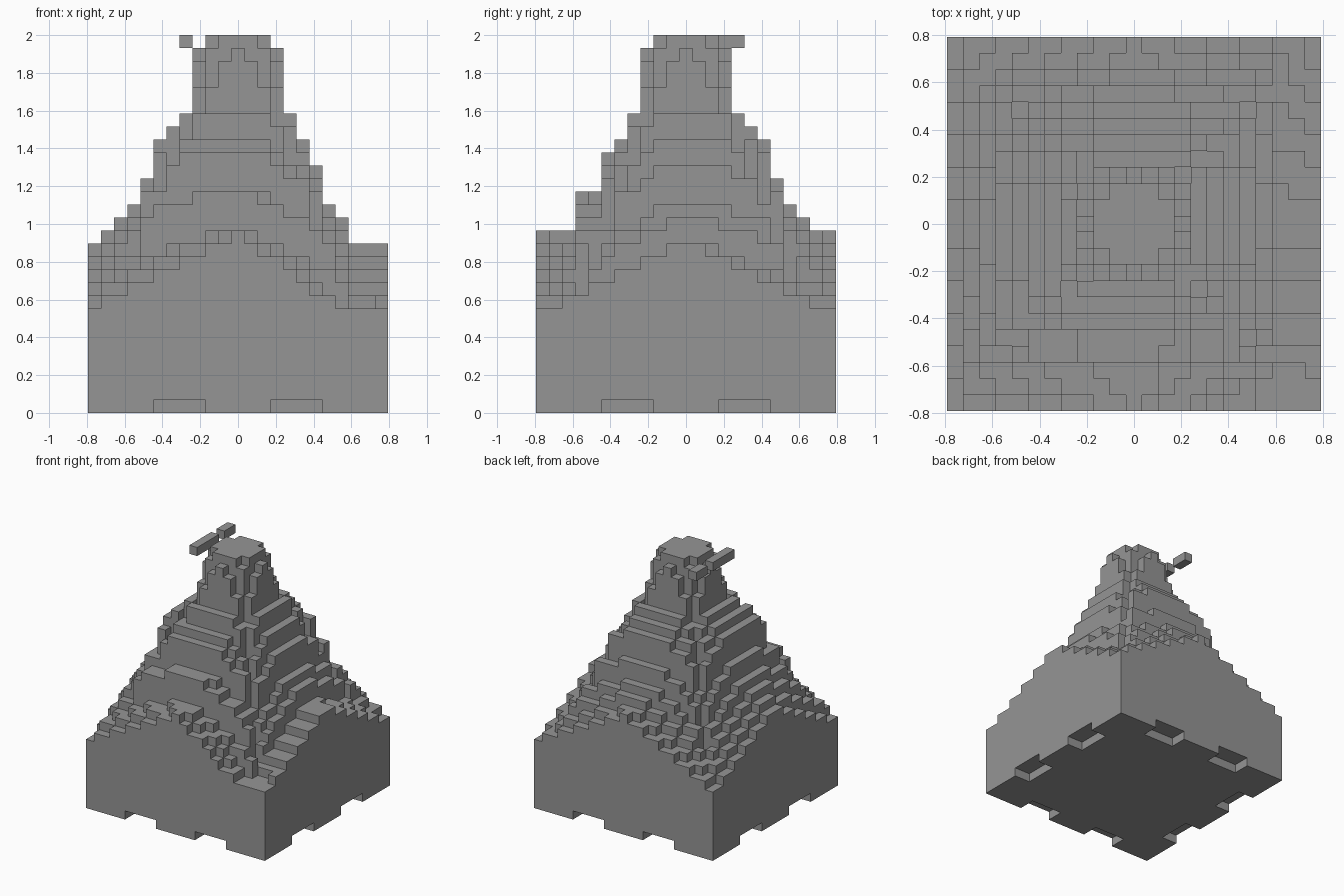
import bpy
import bmesh
from mathutils import Vector

if "Cube" in bpy.data.objects:
    bpy.data.objects.remove(bpy.data.objects["Cube"])

U = 2 / 29          # edge of one block
R = 11              # blocks from the centre to each wall

stone = bpy.data.materials.new("grey stone")
stone.use_nodes = True
GREY = (0.3, 0.3, 0.3, 1)
stone.diffuse_color = GREY
stone.node_tree.nodes["Principled BSDF"].inputs["Base Color"].default_value = GREY

# Slope heights in blocks, from beside the tower out to each wall
SLOPES = {
    "left": (23, 21, 19, 16, 15, 13, 13, 13),
    "right": (23, 22, 21, 18, 16, 15, 14, 13),
    "front": (23, 21, 20, 17, 17, 14, 14, 13.5),
    "back": (23, 22, 21, 18, 16, 15, 14, 13.5),
}
# How late each corner ridge starts to fall away: (x positive, y positive)
RIDGES = {(False, False): 3.0, (True, True): 2.3,
          (True, False): 0.75, (False, True): 1.0}
TOWER_EDGE = (28, 27, 25, 22)


def height(i, j):
    far, near = max(abs(i), abs(j)), min(abs(i), abs(j))
    if far < 3:
        return 28 if near == 2 else 29
    if far == 3:
        return TOWER_EDGE[near]
    side_x = SLOPES["left" if i > 0 else "right"][far - 4]
    side_y = SLOPES["back" if j > 0 else "front"][far - 4]
    if abs(i) == abs(j):
        # The corners above the walls are worn back
        top = min(side_x, side_y) - (2 if far < 9 else 0)
    else:
        top = side_x if abs(i) > abs(j) else side_y
    # Terraces are straight high up and rounder towards the walls
    bend = (near / far) ** (12 / far)
    # The front wall drops faster on its left half
    drop = 8 if i > 0 and j < -9 and far == -j else 5.5
    fall = drop * bend * (far / R) ** RIDGES[i > 0, j > 0]
    return max(8, round(top - fall))


def notched(i, j):
    far, near = max(abs(i), abs(j)), min(abs(i), abs(j))
    return far >= R - 1 and 3 <= near <= 6


def block_mesh(name, blocks):
    """One object showing only the exposed faces of a set of blocks."""
    bm = bmesh.new()
    corners = {}

    def vert(p):
        key = tuple(round(c * 2) for c in p)
        if key not in corners:
            corners[key] = bm.verts.new(p * U)
        return corners[key]

    for block in blocks:
        centre = Vector(block) + Vector((0, 0, 0.5))
        for axis in range(3):
            for sign in (-1, 1):
                step = [0, 0, 0]
                step[axis] = sign
                if tuple(b + s for b, s in zip(block, step)) in blocks:
                    continue
                n = Vector(step) / 2
                u = Vector((0, 0, 0))
                u[(axis + 1) % 3] = 0.5
                v = n.cross(u) * 2
                bm.faces.new([vert(centre + n + a * u + b * v)
                              for a, b in ((-1, -1), (1, -1), (1, 1), (-1, 1))])
    bmesh.ops.dissolve_limit(bm, angle_limit=0.01, verts=bm.verts[:], edges=bm.edges[:])
    mesh = bpy.data.meshes.new(name)
    bm.to_mesh(mesh)
    bm.free()
    mesh.materials.append(stone)
    obj = bpy.data.objects.new(name, mesh)
    bpy.context.collection.objects.link(obj)


# Mountain with tower top and notched foot
cells = range(-R, R + 1)
block_mesh("stepped_mountain", {(i, j, k) for i in cells for j in cells
                                for k in range(height(i, j))
                                if k > 0 or not notched(i, j)})

# Loose bars floating beside the summit
block_mesh("long_floating_bar", {(-4, j, 28) for j in range(-2, 2)})
block_mesh("short_floating_bar", {(-4, j, 28) for j in (3, 4)})
